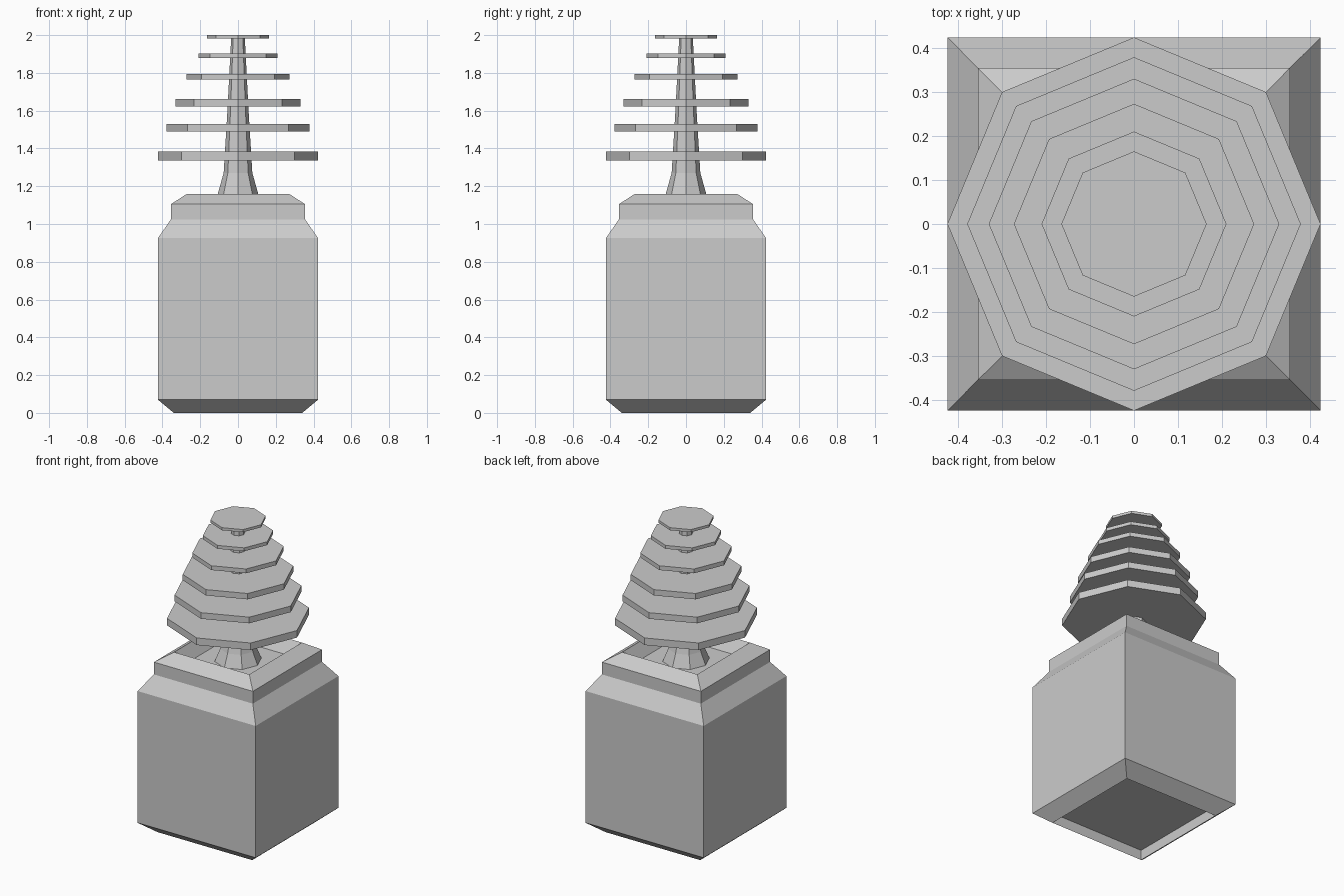
import bpy, bmesh
from math import sin, cos, pi

if "Cube" in bpy.data.objects:
    bpy.data.objects.remove(bpy.data.objects["Cube"])


def loft(name, sides, profile, start=0.0):
    """Stack regular polygon rings (radius, z) and cap both ends."""
    bm = bmesh.new()
    rings = []
    for r, z in profile:
        rings.append([bm.verts.new((r * cos(start + 2 * pi * i / sides),
                                    r * sin(start + 2 * pi * i / sides), z))
                      for i in range(sides)])
    for a, b in zip(rings, rings[1:]):
        for i in range(sides):
            j = (i + 1) % sides
            bm.faces.new((a[i], a[j], b[j], b[i]))
    bm.faces.new(rings[0][::-1])
    bm.faces.new(rings[-1])
    bmesh.ops.recalc_face_normals(bm, faces=bm.faces)
    mesh = bpy.data.meshes.new(name)
    bm.to_mesh(mesh)
    bm.free()
    obj = bpy.data.objects.new(name, mesh)
    bpy.context.collection.objects.link(obj)
    return obj


# Square planter: recessed base, chamfered foot, stepped shoulder, rim, sunken soil
planter = [(0.34, 0.065), (0.34, 0), (0.424, 0.07), (0.424, 0.925), (0.355, 1.025),
           (0.355, 1.105), (0.27, 1.16), (0.22, 1.08)]
loft("planter", 4, [(h * 2 ** 0.5, z) for h, z in planter], pi / 4)

# Flared, tapering octagonal trunk
trunk = [(0.14, 1.08), (0.107, 1.16), (0.076, 1.27), (0.056, 1.6), (0.036, 1.99)]
loft("trunk", 8, trunk)

# Octagonal foliage tiers: radius, bottom, top
tiers = [(0.424, 1.337, 1.383), (0.379, 1.49, 1.53), (0.33, 1.623, 1.661),
         (0.273, 1.766, 1.794), (0.21, 1.88, 1.902), (0.165, 1.983, 2.0)]
for n, (r, z0, z1) in enumerate(tiers, 1):
    loft(f"foliage_tier_{n}", 8, [(r, z0), (r, z1)])
